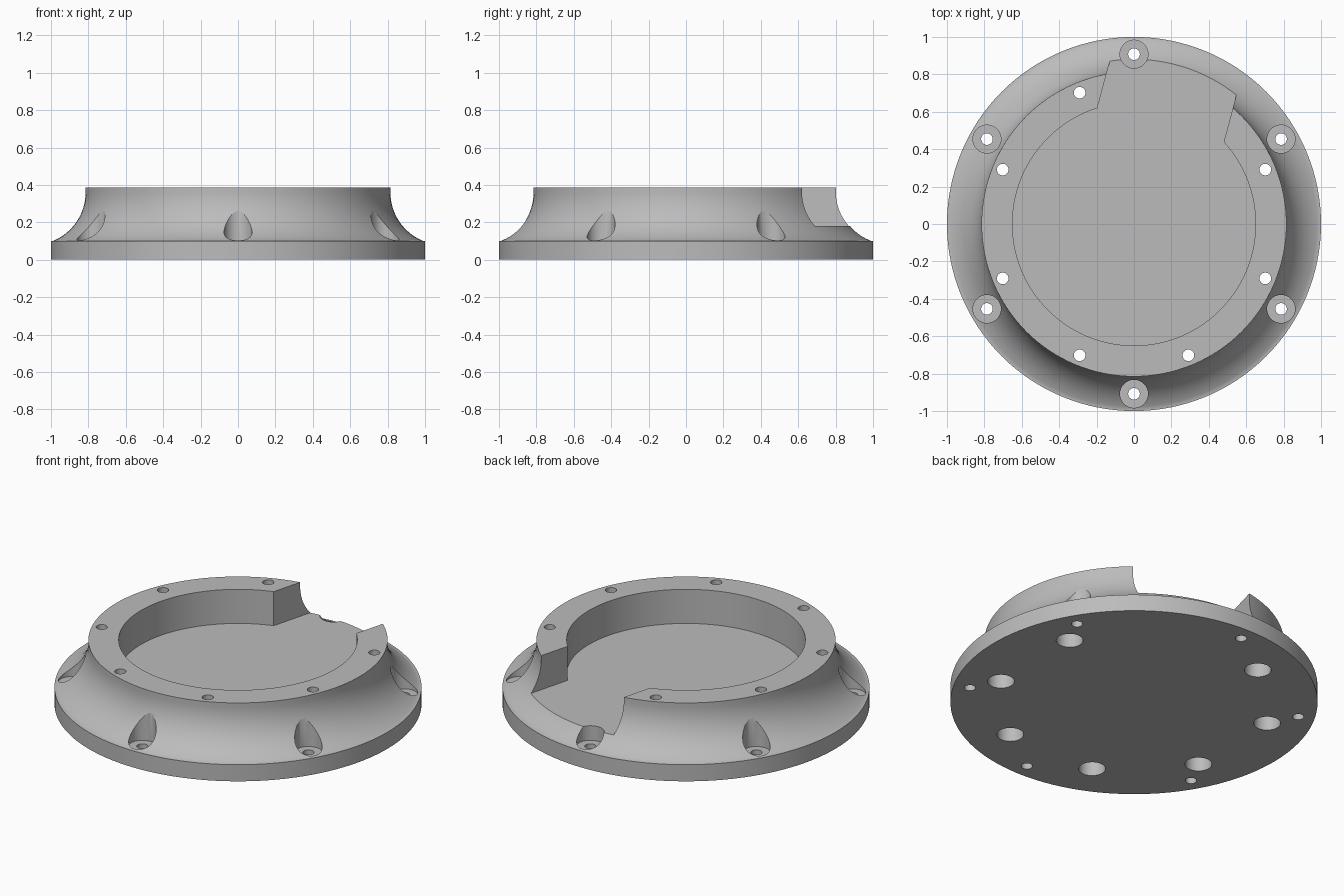
import bpy
import bmesh
import math
from mathutils import Matrix, Vector

cube = bpy.data.objects.get("Cube")
if cube:
    bpy.data.objects.remove(cube, do_unlink=True)

HEIGHT, FLOOR, FLANGE = 0.385, 0.18, 0.1
SEGMENTS = 128

grey = bpy.data.materials.new("plain grey")
grey.use_nodes = True
colour = (0.5, 0.5, 0.5, 1)
grey.diffuse_color = colour
grey.node_tree.nodes["Principled BSDF"].inputs["Base Color"].default_value = colour


def make_object(name, bm):
    bmesh.ops.recalc_face_normals(bm, faces=bm.faces)
    mesh = bpy.data.meshes.new(name)
    bm.to_mesh(mesh)
    bm.free()
    mesh.materials.append(grey)
    obj = bpy.data.objects.new(name, mesh)
    bpy.context.collection.objects.link(obj)
    return obj


def add_cylinder(bm, radius, centre, bottom, top):
    place = Matrix.Translation((centre.x, centre.y, (bottom + top) / 2))
    bmesh.ops.create_cone(bm, cap_ends=True, segments=48, radius1=radius,
                          radius2=radius, depth=top - bottom, matrix=place)


def polar(radius, degrees):
    a = math.radians(degrees)
    return Vector((radius * math.cos(a), radius * math.sin(a), 0))


def cut(target, cutter):
    mod = target.modifiers.new(cutter.name, 'BOOLEAN')
    mod.operation = 'DIFFERENCE'
    mod.solver = 'EXACT'
    mod.object = cutter
    bpy.context.view_layer.objects.active = target
    bpy.ops.object.modifier_apply(modifier=mod.name)
    bpy.data.objects.remove(cutter, do_unlink=True)


# Flanged ring body: straight rim, concave flare, flat top
arc_x, arc_z, arc_r = 1.095, 0.36, 0.28
steps = 20
start = math.asin((FLANGE - arc_z) / arc_r)
profile = [(1, 0), (1, FLANGE)]
for i in range(steps + 1):
    a = start * (1 - i / steps)
    profile.append((arc_x - arc_r * math.cos(a), arc_z + arc_r * math.sin(a)))
profile.append((arc_x - arc_r, HEIGHT))

bm = bmesh.new()
rings = []
for r, z in profile:
    rings.append([bm.verts.new(polar(r, 360 * i / SEGMENTS) + Vector((0, 0, z)))
                  for i in range(SEGMENTS)])
for low, high in zip(rings, rings[1:]):
    for i in range(SEGMENTS):
        j = (i + 1) % SEGMENTS
        bm.faces.new((low[i], low[j], high[j], high[i]))
bm.faces.new(rings[0])
bm.faces.new(rings[-1])
body = make_object("flanged_housing", bm)

# Round pocket that opens through a straight-sided notch
pocket_r, half_width, turn = 0.65, 0.35, -15
corner = math.degrees(math.asin(half_width / pocket_r))
arc_span = 360 - 2 * corner
outline = [polar(pocket_r, 90 + corner + arc_span * i / 100) for i in range(101)]
outline += [Vector((half_width, 1.2, 0)), Vector((-half_width, 1.2, 0))]
bm = bmesh.new()
face = bm.faces.new([bm.verts.new(p + Vector((0, 0, FLOOR))) for p in outline])
side = bmesh.ops.extrude_face_region(bm, geom=[face])
bmesh.ops.translate(bm, vec=(0, 0, 0.4),
                    verts=[v for v in side["geom"] if isinstance(v, bmesh.types.BMVert)])
bmesh.ops.rotate(bm, verts=bm.verts, cent=(0, 0, 0),
                 matrix=Matrix.Rotation(math.radians(turn), 3, 'Z'))
cut(body, make_object("pocket_cutter", bm))

# Wide bores: flange spot faces from above, screw head recesses from below
flange_spots = [polar(0.908, 30 + 60 * k) for k in range(6)]
wall_spots = [polar(0.76, 22.5 + 45 * k) for k in range(8) if k != 1]
bm = bmesh.new()
for spot in flange_spots:
    add_cylinder(bm, 0.075, spot, 0.092, 0.6)
for spot in wall_spots:
    add_cylinder(bm, 0.073, spot, -0.1, 0.19)
cut(body, make_object("wide_bore_cutter", bm))

# Narrow screw holes all the way through
bm = bmesh.new()
for spot in flange_spots + wall_spots:
    add_cylinder(bm, 0.031, spot, -0.2, 0.7)
cut(body, make_object("screw_hole_cutter", bm))

# Smooth the curved walls, keep the machined edges crisp
bpy.ops.object.select_all(action='DESELECT')
body.select_set(True)
bpy.context.view_layer.objects.active = body
bpy.ops.object.shade_smooth_by_angle(angle=math.radians(25))
